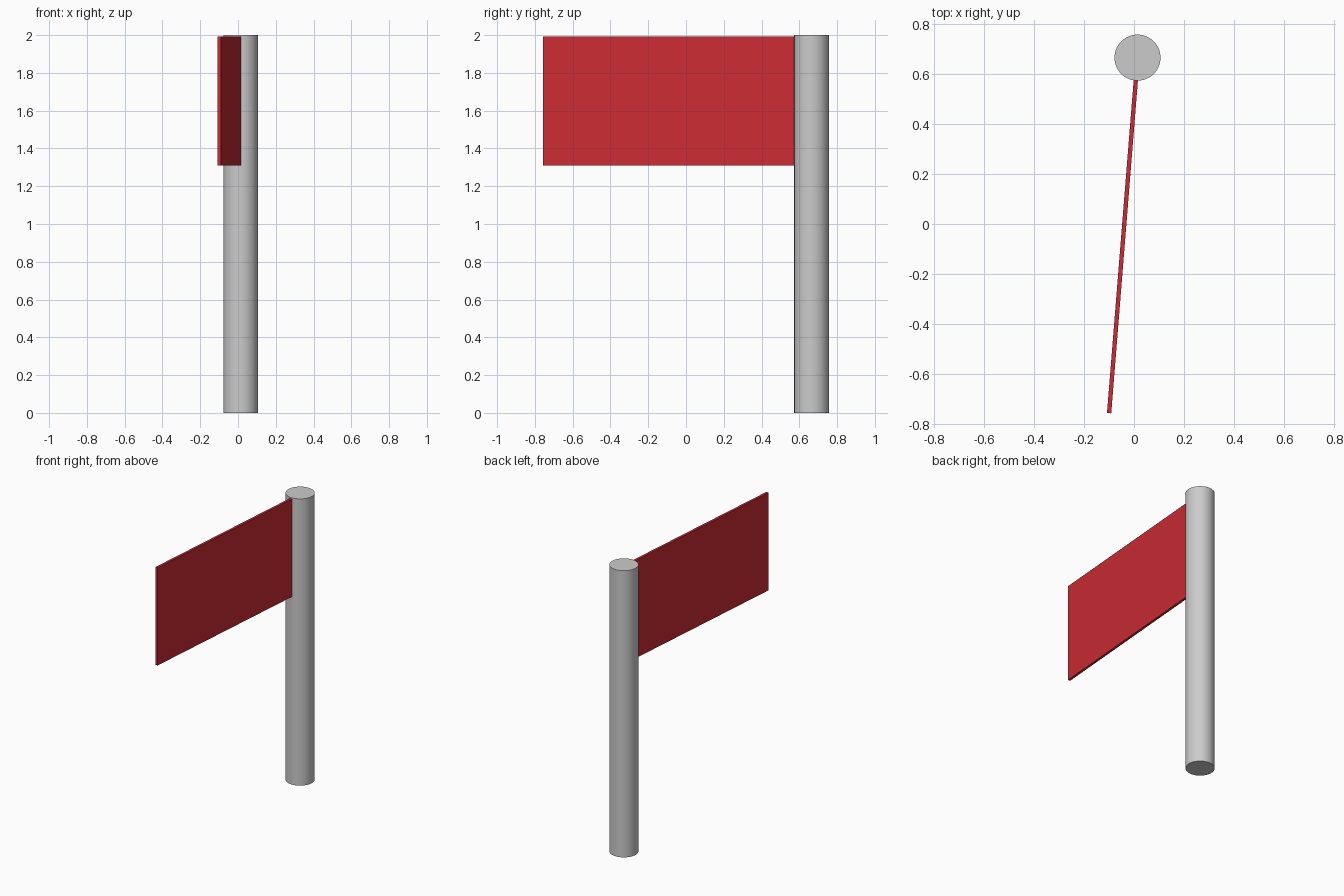
import bpy
from math import atan2, hypot
from mathutils import Vector

if "Cube" in bpy.data.objects:
    bpy.data.objects.remove(bpy.data.objects["Cube"])

# Pole: smooth upright cylinder
pole_xy = Vector((0.014, 0.665))
bpy.ops.mesh.primitive_cylinder_add(vertices=64, radius=0.092, depth=2.0,
                                    location=(*pole_xy, 1.0))
pole = bpy.context.object
pole.name = "pole"
bpy.ops.object.shade_smooth_by_angle()

# Flag: thin flat panel, slightly turned, set just into the pole surface
outer = Vector((-0.0995, -0.756))
inner = Vector((0.0075, 0.578))
span = inner - outer
mid = (inner + outer) / 2
z_low, z_high = 1.31, 1.992
bpy.ops.mesh.primitive_cube_add(size=1, location=(*mid, (z_low + z_high) / 2))
flag = bpy.context.object
flag.name = "flag"
flag.scale = (hypot(*span), 0.017, z_high - z_low)
flag.rotation_euler.z = atan2(span.y, span.x)
bpy.ops.object.transform_apply(location=False, rotation=True, scale=True)

# Red cloth
red = bpy.data.materials.new("flag_red")
red.diffuse_color = (0.6, 0.025, 0.035, 1)
red.use_nodes = True
red.node_tree.nodes["Principled BSDF"].inputs["Base Color"].default_value = red.diffuse_color
flag.data.materials.append(red)
